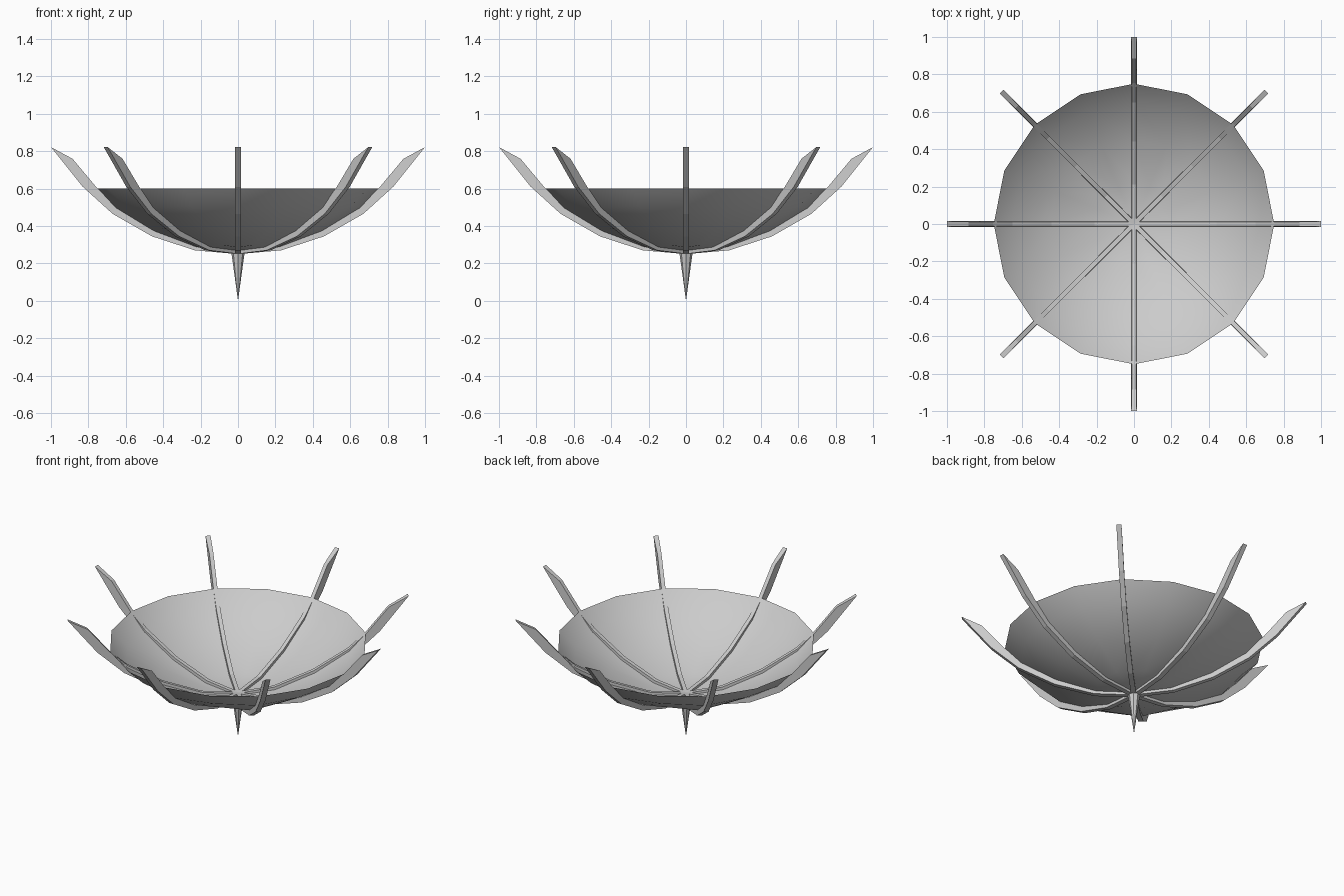
import bpy, bmesh, math

if "Cube" in bpy.data.objects:
    bpy.data.objects.remove(bpy.data.objects["Cube"])


def make_object(name, bm, smooth=False):
    bmesh.ops.recalc_face_normals(bm, faces=bm.faces)
    mesh = bpy.data.meshes.new(name)
    bm.to_mesh(mesh)
    bm.free()
    ob = bpy.data.objects.new(name, mesh)
    bpy.context.collection.objects.link(ob)
    for p in mesh.polygons:
        p.use_smooth = smooth
    return ob


# Canopy bowl: 16 sides, panels pulled slightly taut between the ribs
bm = bmesh.new()
profile = [(0.22, 0.285, 0.014), (0.45, 0.372, 0.018),
           (0.655, 0.497, 0.01), (0.75, 0.6, 0.0)]
SIDES = 16
centre = bm.verts.new((0, 0, 0.265))
rings = []
for r, z, lift in profile:
    ring = []
    for i in range(SIDES):
        a = 2 * math.pi * i / SIDES
        ring.append(bm.verts.new((r * math.cos(a), r * math.sin(a),
                                  z + (lift if i % 2 else 0))))
    rings.append(ring)
for i in range(SIDES):
    j = (i + 1) % SIDES
    bm.faces.new((centre, rings[0][i], rings[0][j]))
    for lo, hi in zip(rings, rings[1:]):
        bm.faces.new((lo[i], hi[i], hi[j], lo[j]))
make_object("canopy", bm, smooth=True)

# Eight curved ribs with pointed ends
outer = [(0, 0.25), (0.23, 0.27), (0.46, 0.345), (0.67, 0.465), (0.83, 0.61), (1.0, 0.822)]
inner = [(0, 0.28), (0.21, 0.303), (0.44, 0.388), (0.65, 0.51), (0.755, 0.605), (0.885, 0.76)]
HALF = 0.015
for k in range(8):
    a = k * math.pi / 4
    c, s = math.cos(a), math.sin(a)
    bm = bmesh.new()

    def vert(p, w):
        return bm.verts.new((p[0] * c - w * s, p[0] * s + w * c, p[1]))

    sections = [(vert(o, -HALF), vert(o, HALF), vert(i, HALF * 0.8), vert(i, -HALF * 0.8))
                for o, i in zip(outer, inner)]
    for p, q in zip(sections, sections[1:]):
        for m in range(4):
            n = (m + 1) % 4
            bm.faces.new((p[m], p[n], q[n], q[m]))
    bm.faces.new(sections[0])
    bm.faces.new(sections[-1])
    make_object(f"rib_{k + 1}", bm)

# Pointed spike under the hub
bpy.ops.mesh.primitive_cone_add(vertices=8, radius1=0.0, radius2=0.037,
                                depth=0.27, location=(0, 0, 0.135))
bpy.context.object.name = "spike"
